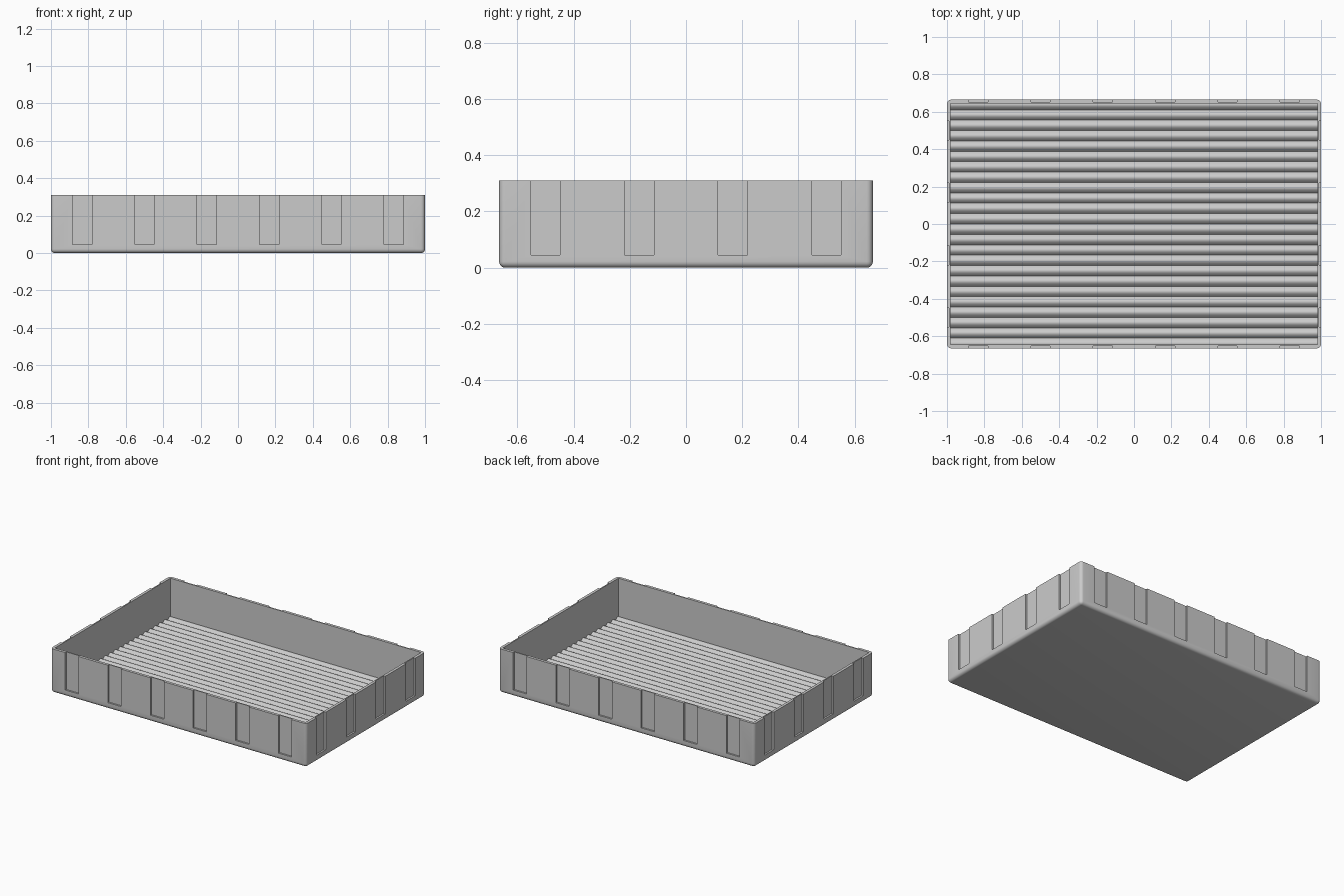
import bpy, bmesh, math
from mathutils import Matrix, Vector

if "Cube" in bpy.data.objects:
    bpy.data.objects.remove(bpy.data.objects["Cube"], do_unlink=True)

HX, HY, H = 1.0, 0.665, 0.31       # half length, half width, height
WALL, VALLEY, RIB = 0.02, 0.02, 0.02
PITCH = 0.0555

grey = bpy.data.materials.new("grey_plastic")
grey.use_nodes = True
colour = (0.6, 0.6, 0.6, 1)
grey.diffuse_color = colour
grey.node_tree.nodes["Principled BSDF"].inputs["Base Color"].default_value = colour


def add_box(bm, low, high):
    low, high = Vector(low), Vector(high)
    place = Matrix.Translation((low + high) / 2) @ Matrix.Diagonal((*(high - low), 1))
    return bmesh.ops.create_cube(bm, size=1, matrix=place)["verts"]


def finish(name, bm):
    bmesh.ops.recalc_face_normals(bm, faces=bm.faces[:])
    mesh = bpy.data.meshes.new(name)
    bm.to_mesh(mesh)
    bm.free()
    mesh.materials.append(grey)
    obj = bpy.data.objects.new(name, mesh)
    bpy.context.collection.objects.link(obj)
    return obj


def activate(obj):
    bpy.ops.object.select_all(action="DESELECT")
    obj.select_set(True)
    bpy.context.view_layer.objects.active = obj


def cut(obj, cutter):
    cutter.hide_render = True
    mod = obj.modifiers.new("cut", "BOOLEAN")
    mod.operation, mod.solver, mod.object = "DIFFERENCE", "EXACT", cutter
    activate(obj)
    bpy.ops.object.modifier_apply(modifier=mod.name)
    bpy.data.objects.remove(cutter, do_unlink=True)


# Outer body with rounded corners and rounded bottom edge
bm = bmesh.new()
add_box(bm, (-HX, -HY, 0), (HX, HY, H))
rounded = [e for e in bm.edges if min(v.co.z for v in e.verts) < 0.01]
bmesh.ops.bevel(bm, geom=rounded, offset=0.022, segments=5, profile=0.5, affect="EDGES")
tray = finish("tray_body", bm)

# Hollow inside
bm = bmesh.new()
add_box(bm, (-HX + WALL, -HY + WALL, VALLEY), (HX - WALL, HY - WALL, H + 0.1))
cut(tray, finish("cavity_cutter", bm))

# Shallow recesses around the outside, open at the rim
bm = bmesh.new()
W, DEPTH, BASE = 0.052, 0.012, 0.045
for s in (-1, 1):
    for i in range(6):
        x = (i - 2.5) / 3
        ys = sorted((s * (HY - DEPTH), s * (HY + 0.1)))
        add_box(bm, (x - W, ys[0], BASE), (x + W, ys[1], H + 0.1))
    for i in range(4):
        y = (i - 1.5) / 3
        xs = sorted((s * (HX - DEPTH), s * (HX + 0.1)))
        add_box(bm, (xs[0], y - W, BASE), (xs[1], y + W, H + 0.1))
cut(tray, finish("recess_cutter", bm))

# Ribbed floor: a row of rounded ridges running the length of the tray
bm = bmesh.new()
edge_y, steps = HY - WALL + 0.003, 10
end = int(edge_y / PITCH * steps)
ys = [-edge_y] + [k * PITCH / steps for k in range(-end, end + 1)] + [edge_y]
profile = [(y, VALLEY + 0.001 + RIB * abs(math.sin(math.pi * y / PITCH))) for y in ys]
profile += [(edge_y, 0.012), (-edge_y, 0.012)]
xe = HX - WALL + 0.003
section = bm.faces.new([bm.verts.new((-xe, y, z)) for y, z in profile])
new = bmesh.ops.extrude_face_region(bm, geom=[section])["geom"]
bmesh.ops.translate(bm, vec=(2 * xe, 0, 0),
                    verts=[g for g in new if isinstance(g, bmesh.types.BMVert)])
ribs = finish("ribbed_floor", bm)

for obj in (tray, ribs):
    activate(obj)
    bpy.ops.object.shade_smooth_by_angle(angle=math.radians(35))
